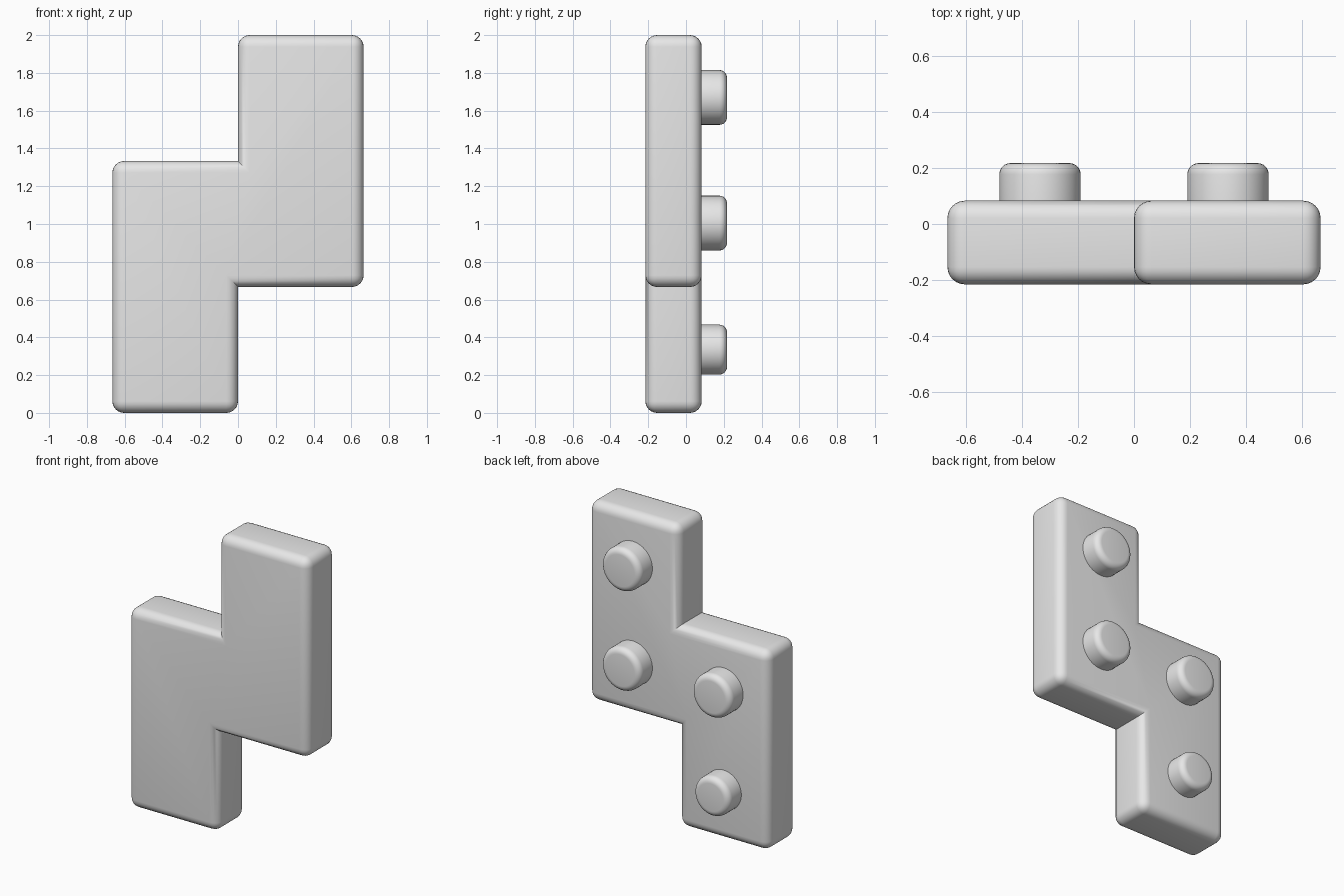
import bpy
import bmesh
import math
from mathutils import Matrix

cube = bpy.data.objects.get("Cube")
if cube:
    bpy.data.objects.remove(cube, do_unlink=True)

FRONT, BACK, STUD_END = -0.215, 0.083, 0.217
HALF, THIRD = 0.665, 2 / 3

grey = bpy.data.materials.new("light_grey")
grey.use_nodes = True
grey.diffuse_color = (0.8, 0.8, 0.8, 1)
grey.node_tree.nodes["Principled BSDF"].inputs["Base Color"].default_value = (0.8, 0.8, 0.8, 1)


def finish(bm, name):
    bmesh.ops.recalc_face_normals(bm, faces=bm.faces)
    mesh = bpy.data.meshes.new(name)
    bm.to_mesh(mesh)
    bm.free()
    mesh.materials.append(grey)
    obj = bpy.data.objects.new(name, mesh)
    bpy.context.collection.objects.link(obj)
    bpy.ops.object.select_all(action="DESELECT")
    obj.select_set(True)
    bpy.context.view_layer.objects.active = obj
    bpy.ops.object.shade_smooth_by_angle(angle=math.radians(35))
    return obj


def round_edges(bm, edges, radius):
    bmesh.ops.bevel(bm, geom=edges, offset=radius, segments=6, profile=0.5,
                    affect="EDGES", clamp_overlap=True)


# Stepped slab: extruded outline, rounded everywhere but the two inner corners
outline = [(-HALF, 0), (0, 0), (0, THIRD), (HALF, THIRD),
           (HALF, 2), (0, 2), (0, 2 * THIRD), (-HALF, 2 * THIRD)]
bm = bmesh.new()
face = bm.faces.new([bm.verts.new((x, FRONT, z)) for x, z in outline])
side = bmesh.ops.extrude_face_region(bm, geom=[face])["geom"]
bmesh.ops.translate(bm, vec=(0, BACK - FRONT, 0),
                    verts=[v for v in side if isinstance(v, bmesh.types.BMVert)])
if not face.is_valid or len(bm.faces) < len(outline) + 2:
    bm.faces.new([v for v in bm.verts if v.co.y < 0])
bmesh.ops.recalc_face_normals(bm, faces=bm.faces)
round_edges(bm, [e for e in bm.edges if e.is_convex], 0.062)
finish(bm, "stepped_slab")


# Round studs on the back
def stud(name, x, z, radius):
    bm = bmesh.new()
    base = BACK - 0.03
    place = (Matrix.Translation((x, (base + STUD_END) / 2, z))
             @ Matrix.Rotation(math.pi / 2, 4, "X"))
    bmesh.ops.create_cone(bm, cap_ends=True, segments=48, radius1=radius,
                          radius2=radius, depth=STUD_END - base, matrix=place)
    rim = [e for e in bm.edges if all(v.co.y > BACK for v in e.verts)]
    round_edges(bm, rim, 0.04)
    finish(bm, name)


stud("top_stud", 0.335, 1.67, 0.145)
stud("left_middle_stud", 0.335, 1.005, 0.145)
stud("right_middle_stud", -0.335, 1.005, 0.145)
stud("bottom_stud", -0.335, 0.335, 0.132)
